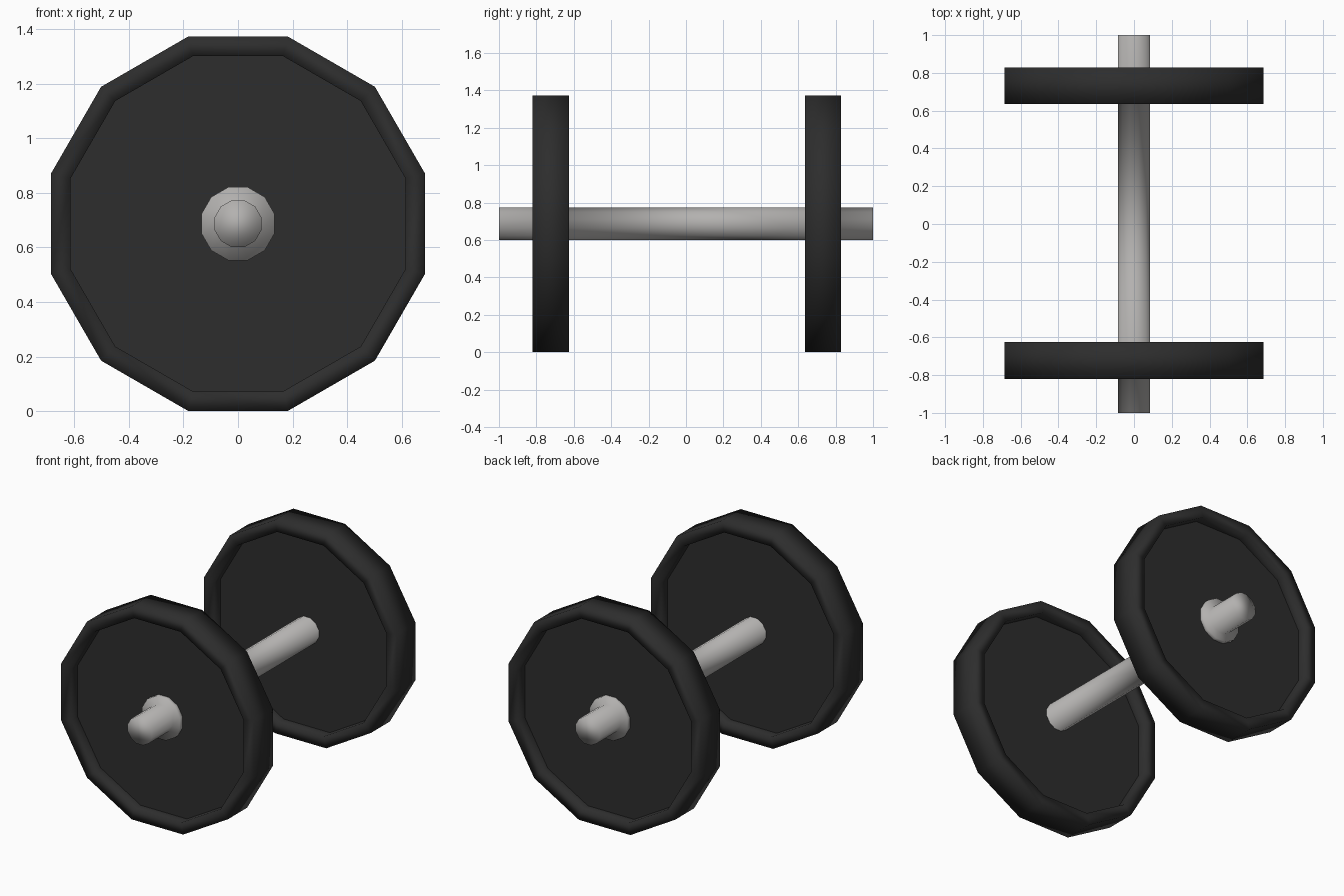
import bpy, bmesh, math

if "Cube" in bpy.data.objects:
    bpy.data.objects.remove(bpy.data.objects["Cube"])

AXIS_Z = 0.687                      # height of the bar axis
SIDES = 12
FLAT = 1 / math.cos(math.pi / SIDES)  # flat-side distance -> corner radius


def material(name, rgb):
    m = bpy.data.materials.new(name)
    m.diffuse_color = (*rgb, 1)
    m.use_nodes = True
    m.node_tree.nodes["Principled BSDF"].inputs["Base Color"].default_value = m.diffuse_color
    return m


black = material("black rubber", (0.026, 0.026, 0.026))
steel = material("grey steel", (0.45, 0.44, 0.43))


def lathe(name, profile, mat, flat_rings=()):
    """Turn (y, flat-side distance) points around the bar axis and cap both ends."""
    bm = bmesh.new()
    rings = []
    for y, r in profile:
        angles = [(i + 0.5) * math.tau / SIDES for i in range(SIDES)]
        rings.append([bm.verts.new((r * FLAT * math.cos(a), y,
                                    AXIS_Z + r * FLAT * math.sin(a))) for a in angles])
    for k, (a, b) in enumerate(zip(rings, rings[1:])):
        for i in range(SIDES):
            j = (i + 1) % SIDES
            f = bm.faces.new((a[i], a[j], b[j], b[i]))
            f.smooth = k not in flat_rings
    for ring in (rings[0], rings[-1]):
        bm.faces.new(ring).smooth = not flat_rings
    bmesh.ops.recalc_face_normals(bm, faces=bm.faces)
    me = bpy.data.meshes.new(name)
    bm.to_mesh(me)
    bm.free()
    me.materials.append(mat)
    ob = bpy.data.objects.new(name, me)
    bpy.context.collection.objects.link(ob)
    return ob


# Bar with a small collar in the outer recess of each plate
BAR, COLLAR = 0.086, 0.134
lathe("bar", [(-1, BAR), (-0.785, BAR), (-0.785, COLLAR), (-0.74, COLLAR), (-0.74, BAR),
              (0.745, BAR), (0.745, COLLAR), (0.79, COLLAR), (0.79, BAR), (1, BAR)], steel)

# Weight plates: thick rim, recessed web on both faces
RIM, WEB, DEPTH = 0.686, 0.615, 0.065
for name, y0, y1 in (("front_plate", -0.82, -0.625), ("back_plate", 0.635, 0.828)):
    lathe(name, [(y0 + DEPTH, BAR), (y0 + DEPTH, WEB), (y0, WEB), (y0, RIM),
                 (y1, RIM), (y1, WEB), (y1 - DEPTH, WEB), (y1 - DEPTH, BAR)],
          black, flat_rings=(0, 6))
